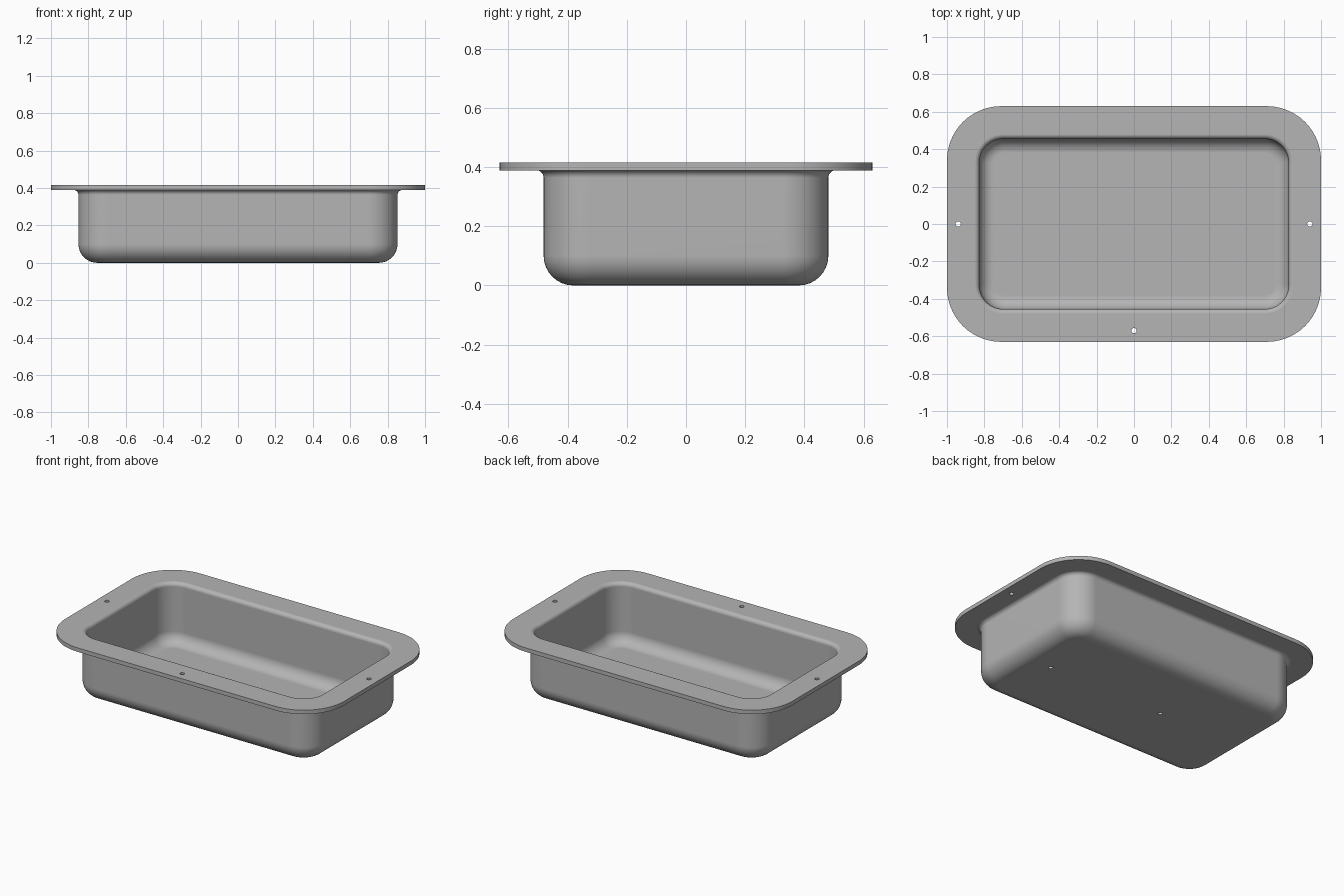
import bpy
import bmesh
from math import sin, cos, pi

if "Cube" in bpy.data.objects:
    bpy.data.objects.remove(bpy.data.objects["Cube"], do_unlink=True)

TOP, FLANGE = 0.415, 0.026       # overall height, sheet thickness
CORNER_STEPS, FILLET_STEPS = 14, 8

metal = bpy.data.materials.new("grey metal")
metal.use_nodes = True
grey = (0.46, 0.46, 0.46, 1)
metal.diffuse_color = grey
metal.node_tree.nodes["Principled BSDF"].inputs["Base Color"].default_value = grey


def rounded_ring(bm, hx, hy, r, z):
    """Ring of vertices around a rounded rectangle."""
    ring = []
    for q, (sx, sy) in enumerate([(1, 1), (-1, 1), (-1, -1), (1, -1)]):
        for i in range(CORNER_STEPS + 1):
            a = (q + i / CORNER_STEPS) * pi / 2
            ring.append(bm.verts.new((sx * (hx - r) + r * cos(a),
                                      sy * (hy - r) + r * sin(a), z)))
    return ring


def wall_profile(grow, floor, bottom_r, under, lip_r):
    """(offset, z) points up a wall: floor fillet, then outward lip fillet."""
    steps = [i / FILLET_STEPS * pi / 2 for i in range(FILLET_STEPS + 1)]
    low = [(grow - bottom_r + bottom_r * sin(a),
            floor + bottom_r - bottom_r * cos(a)) for a in steps]
    high = [(grow + lip_r - lip_r * cos(a),
             under - lip_r + lip_r * sin(a)) for a in steps]
    return low + high


# Pan: outer wall, flange edge and inner wall lofted as one closed shell
bm = bmesh.new()
tub = (0.853, 0.481, 0.155)
outer = wall_profile(0, 0, 0.1, TOP - FLANGE, 0.025)
inner = wall_profile(-FLANGE, FLANGE, 0.075, TOP, 0.025)


def tub_rings(profile):
    return [rounded_ring(bm, *(v + d for v in tub), z) for d, z in profile]


rings = tub_rings(outer)
rings += [rounded_ring(bm, 1, 0.63, 0.29, z) for z in (TOP - FLANGE, TOP)]
rings += tub_rings(inner[::-1])
for a, b in zip(rings, rings[1:]):
    for i in range(len(a)):
        j = (i + 1) % len(a)
        bm.faces.new((a[i], a[j], b[j], b[i]))
bm.faces.new(rings[0][::-1])
bm.faces.new(rings[-1])
bmesh.ops.recalc_face_normals(bm, faces=bm.faces)
mesh = bpy.data.meshes.new("pan")
bm.to_mesh(mesh)
bm.free()
pan = bpy.data.objects.new("pan", mesh)
bpy.context.collection.objects.link(pan)
mesh.materials.append(metal)


# Flange holes go through; the two pockets under the floor are shallow
def drill(x, y, z, depth):
    bpy.ops.mesh.primitive_cylinder_add(vertices=16, radius=0.014,
                                        depth=depth, location=(x, y, z))
    cutter = bpy.context.object
    cutter.name = "hole_cutter"
    cutter.hide_render = True
    cutter.data.materials.append(metal)
    bpy.context.view_layer.objects.active = pan
    cut = pan.modifiers.new("hole", 'BOOLEAN')
    cut.operation, cut.solver, cut.object = 'DIFFERENCE', 'EXACT', cutter
    bpy.ops.object.modifier_apply(modifier=cut.name)
    bpy.data.objects.remove(cutter, do_unlink=True)


for x, y in [(-0.94, 0), (0.94, 0), (0, -0.57)]:
    drill(x, y, TOP - FLANGE / 2, 0.1)
for x in (0.64, -0.2):
    drill(x, 0, 0, 0.03)

# Smooth fillets with flat floor and rim
bpy.ops.object.select_all(action='DESELECT')
pan.select_set(True)
bpy.context.view_layer.objects.active = pan
bpy.ops.object.shade_smooth_by_angle(angle=pi / 6)
weighted = pan.modifiers.new("flat_panels", 'WEIGHTED_NORMAL')
weighted.keep_sharp = True
